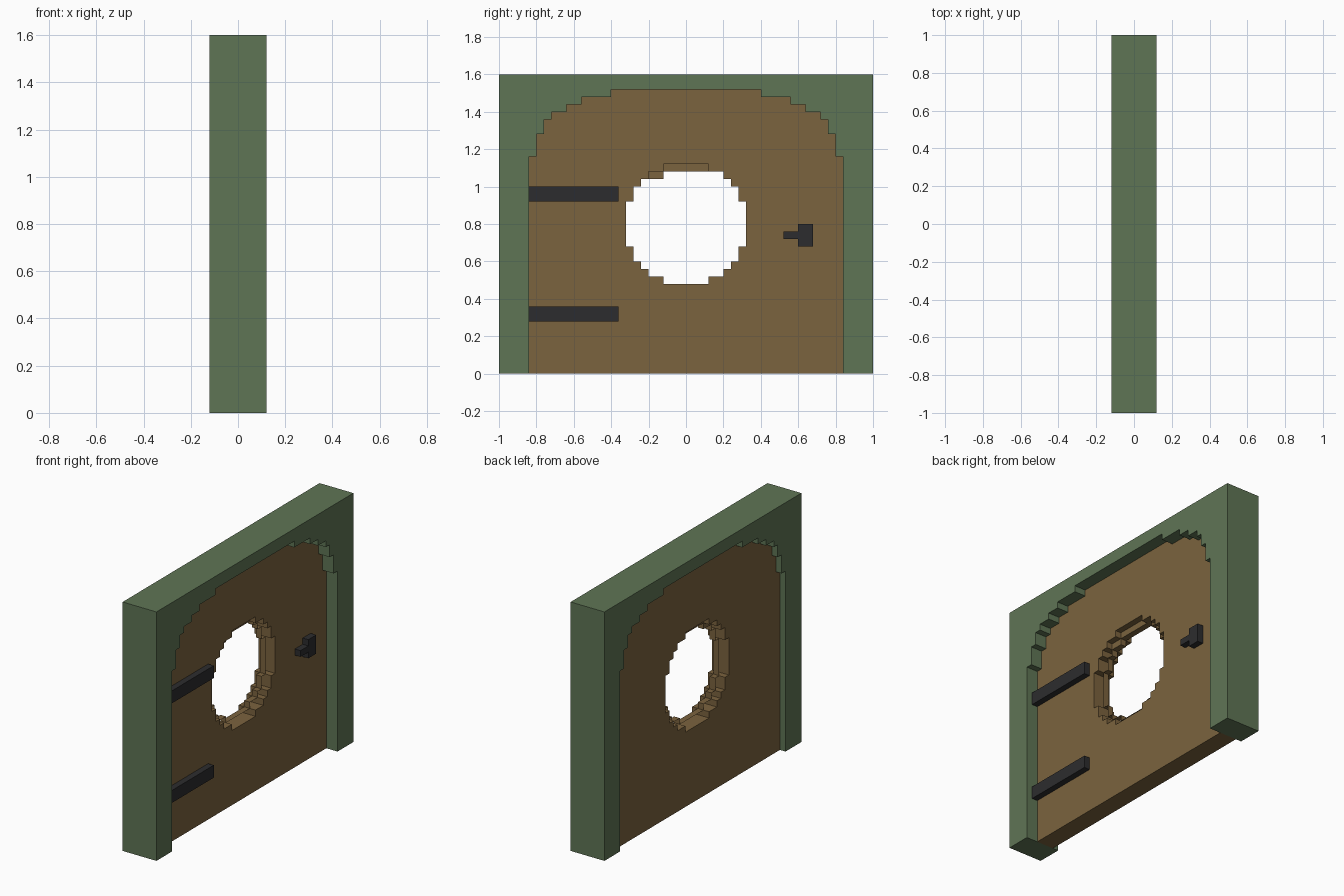
import bpy, bmesh
from math import pi

cube = bpy.data.objects.get("Cube")
if cube:
    bpy.data.objects.remove(cube, do_unlink=True)


def material(name, rgb):
    lin = [((c / 255 + 0.055) / 1.055) ** 2.4 for c in rgb] + [1.0]
    m = bpy.data.materials.new(name)
    m.use_nodes = True
    m.diffuse_color = lin
    bsdf = m.node_tree.nodes["Principled BSDF"]
    bsdf.inputs["Base Color"].default_value = lin
    bsdf.inputs["Roughness"].default_value = 0.9
    return m


GREEN = material("moss green", (95, 117, 85))
BROWN = material("wood brown", (123, 99, 62))
IRON = material("dark iron", (44, 44, 46))


def slab(name, outlines, x0, x1, mat):
    """Extrude (y, z) outlines from x0 to x1; inner outlines become holes."""
    curve = bpy.data.curves.new(name, 'CURVE')
    curve.dimensions = '2D'
    curve.fill_mode = 'BOTH'
    curve.extrude = (x1 - x0) / 2
    for pts in outlines:
        s = curve.splines.new('POLY')
        s.points.add(len(pts) - 1)
        for p, (y, z) in zip(s.points, pts):
            p.co = (y, z, 0, 1)
        s.use_cyclic_u = True
    tmp = bpy.data.objects.new(name + " curve", curve)
    bpy.context.collection.objects.link(tmp)
    deps = bpy.context.evaluated_depsgraph_get()
    mesh = bpy.data.meshes.new_from_object(tmp.evaluated_get(deps))
    bpy.data.objects.remove(tmp, do_unlink=True)
    bpy.data.curves.remove(curve)
    # Weld caps to walls
    bm = bmesh.new()
    bm.from_mesh(mesh)
    bmesh.ops.remove_doubles(bm, verts=bm.verts, dist=0.0005)
    bmesh.ops.recalc_face_normals(bm, faces=bm.faces)
    for f in bm.faces:
        f.smooth = False
        f.material_index = 0
    bm.to_mesh(mesh)
    bm.free()
    mesh.name = name
    mesh.materials.clear()
    mesh.materials.append(mat)
    ob = bpy.data.objects.new(name, mesh)
    ob.rotation_euler = (pi / 2, 0, pi / 2)
    ob.location.x = (x0 + x1) / 2
    bpy.context.collection.objects.link(ob)
    return ob


def rect(y0, y1, z0, z1):
    return [(y0, z0), (y1, z0), (y1, z1), (y0, z1)]


def stepped(rows, z):
    """Stair-stepped outline from rows of (top, left, right), starting at z."""
    left, right = [], []
    for top, l, r in rows:
        left += [(l, z), (l, top)]
        right += [(r, z), (r, top)]
        z = top
    return left + right[::-1]


def round_hole(half_rows, centre):
    """Rows of (height above centre, half width), mirrored downwards."""
    heights = [h for h, _ in half_rows]
    widths = [w for _, w in half_rows]
    lower = [(centre - h, -w, w) for h, w in zip([0] + heights, widths)][::-1]
    upper = [(centre + h, -w, w) for h, w in half_rows]
    # join the two middle rows, which have the same width
    return lower[:-1] + upper, centre - heights[-1]


# Stepped arch shared by the frame and the door
arch_rows = [(1.16, .84), (1.28, .80), (1.36, .76), (1.40, .72),
             (1.44, .64), (1.48, .56), (1.52, .40)]
arch = stepped([(t, -w, w) for t, w in arch_rows], 0)

# Frame around the arch
slab("door_frame", [[(-1, 0)] + arch + [(1, 0), (1, 1.6), (-1, 1.6)]],
     -.12, .12, GREEN)

# Door panel with its round window
outer = stepped(*round_hole([(.12, .32), (.20, .28), (.24, .24),
                             (.28, .20), (.32, .12)], .8))
slab("door_panel", [arch, outer], -.08, .04, BROWN)

# Thin rim in the middle of the window, one step wider at its top
rows, base = round_hole([(.12, .28), (.20, .24), (.24, .20), (.28, .12)], .8)
rows[-1] = (1.08, -.12, .16)
slab("window_rim", [outer, stepped(rows, base)], -.04, 0, BROWN)

# Hinge straps
for name, z in (("lower_hinge", .28), ("upper_hinge", .92)):
    slab(name, [rect(-.84, -.36, z, z + .08)], .04, .08, IRON)

# Handle: plate and lever
slab("handle_plate", [rect(.60, .68, .68, .80)], .04, .08, IRON)
slab("handle_lever", [rect(.52, .60, .72, .76)], .04, .08, IRON)
